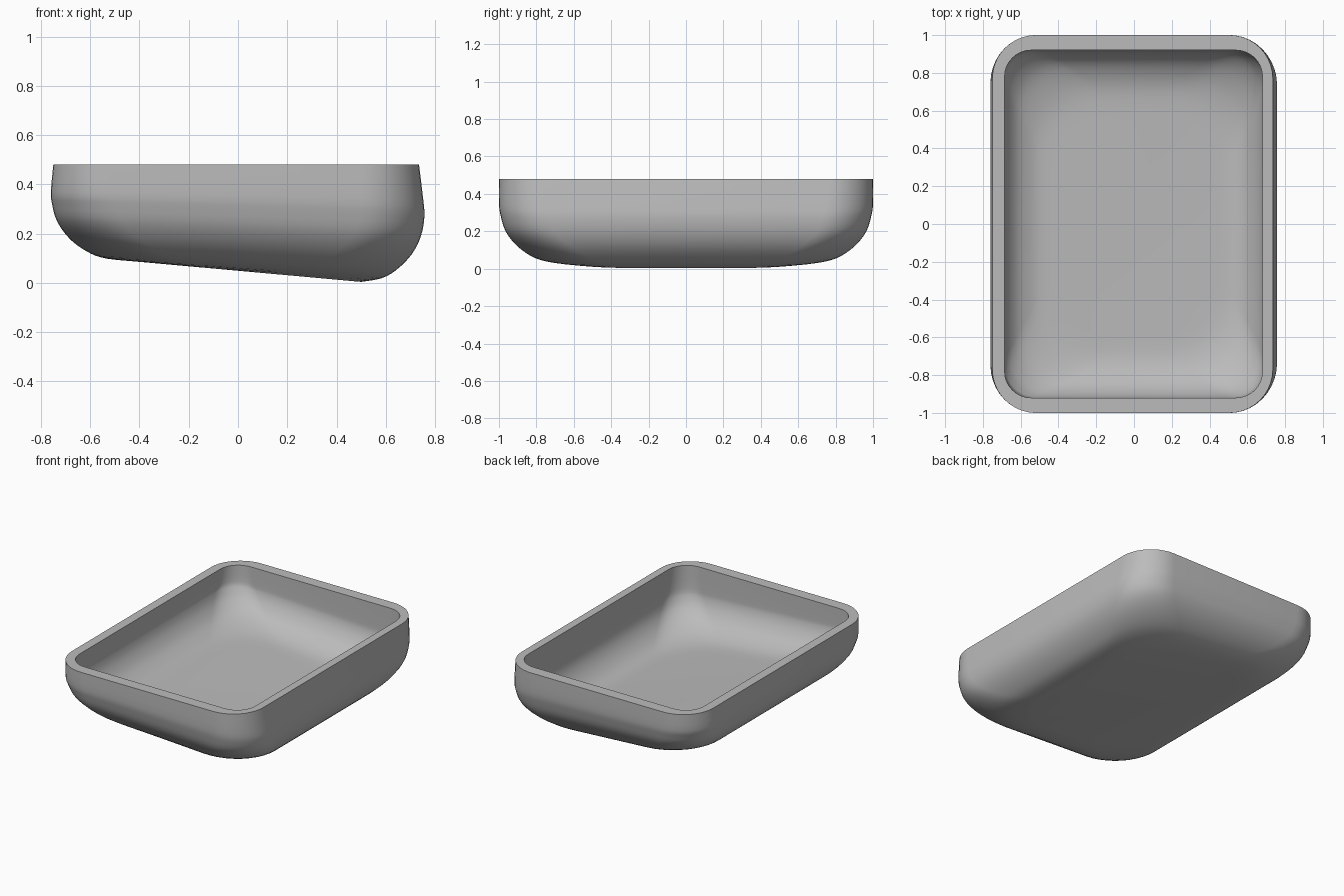
import bpy, bmesh, math

cube = bpy.data.objects.get("Cube")
if cube:
    bpy.data.objects.remove(cube, do_unlink=True)

grey = bpy.data.materials.new("plain grey")
grey.use_nodes = True
grey.diffuse_color = (0.5, 0.5, 0.5, 1)
grey.node_tree.nodes["Principled BSDF"].inputs["Base Color"].default_value = (0.5, 0.5, 0.5, 1)

# Rings from rim to floor: left x, left z, right x, right z, half depth, corner radius
OUTER = [(-.75, .48, .735, .48, 1.0, .23),
         (-.76, .37, .752, .34, 1.0, .25),
         (-.755, .32, .757, .27, .99, .26),
         (-.735, .25, .743, .19, .965, .27),
         (-.68, .175, .705, .115, .91, .3),
         (-.6, .12, .64, .05, .83, .33),
         (-.53, .098, .58, .018, .75, .36),
         (-.43, .088, .5, .004, .64, .35)]
INNER = [(-.685, .48, .68, .48, .92, .14),
         (-.688, .37, .688, .32, .92, .16),
         (-.685, .33, .688, .26, .917, .19),
         (-.665, .275, .675, .2, .895, .22),
         (-.62, .215, .64, .14, .85, .26),
         (-.56, .175, .585, .09, .78, .3),
         (-.5, .152, .52, .066, .7, .33),
         (-.41, .141, .45, .0635, .6, .32)]
CORNER_STEPS = 10


def smooth_rows(rows, steps=3):
    """Catmull-Rom interpolation between the profile rows."""
    out = []
    for i in range(len(rows) - 1):
        p0, p1, p2 = rows[max(i - 1, 0)], rows[i], rows[i + 1]
        p3 = rows[min(i + 2, len(rows) - 1)]
        for s in range(steps):
            t = s / steps
            out.append([b + .5 * t * (c - a + t * (2*a - 5*b + 4*c - d + t * (3*(b - c) + d - a)))
                        for a, b, c, d in zip(p0, p1, p2, p3)])
    return out + [rows[-1]]


def ring(bm, row):
    """Tilted rounded rectangle."""
    xl, zl, xr, zr, hy, r = row
    verts = []
    centres = [(xr - r, hy - r), (xl + r, hy - r), (xl + r, r - hy), (xr - r, r - hy)]
    for q, (cx, cy) in enumerate(centres):
        for k in range(CORNER_STEPS + 1):
            a = math.pi / 2 * (q + k / CORNER_STEPS)
            x, y = cx + r * math.cos(a), cy + r * math.sin(a)
            verts.append(bm.verts.new((x, y, zl + (zr - zl) * (x - xl) / (xr - xl))))
    return verts


def bridge(bm, a, b):
    n = len(a)
    for i in range(n):
        j = (i + 1) % n
        bm.faces.new((a[i], a[j], b[j], b[i]))


# Tray shell: underside, outer wall, flat rim, inner wall and floor
bm = bmesh.new()
rows = smooth_rows(OUTER)[::-1] + smooth_rows(INNER)
rings = [ring(bm, row) for row in rows]
for a, b in zip(rings, rings[1:]):
    bridge(bm, a, b)
bm.faces.new(rings[0][::-1])
bm.faces.new(rings[-1])
bmesh.ops.recalc_face_normals(bm, faces=bm.faces)
mesh = bpy.data.meshes.new("tray")
bm.to_mesh(mesh)
bm.free()
tray = bpy.data.objects.new("tray", mesh)
tray.data.materials.append(grey)
bpy.context.collection.objects.link(tray)

bpy.context.view_layer.objects.active = tray
tray.select_set(True)
bpy.ops.object.shade_smooth_by_angle(angle=math.radians(40))
